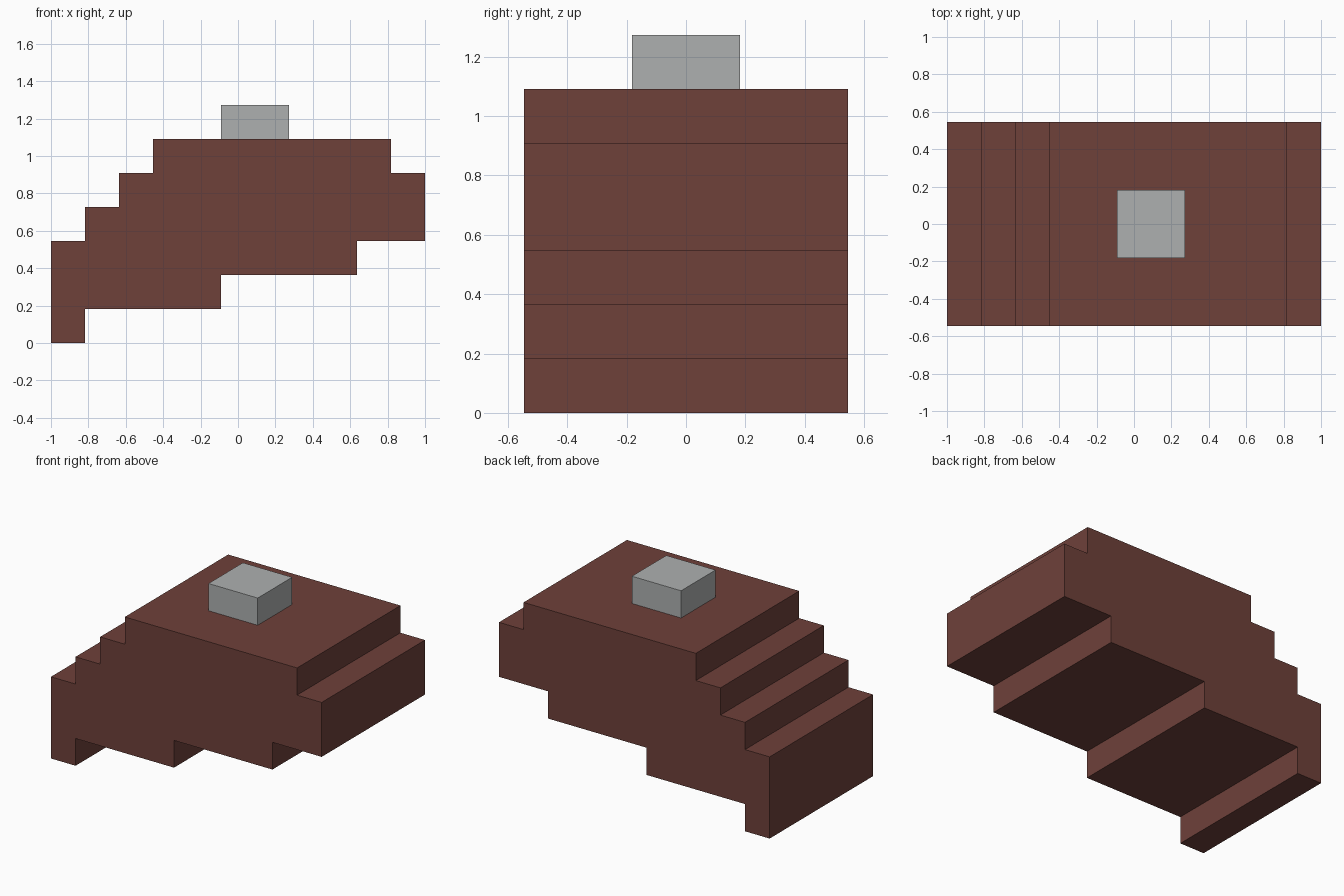
import bpy, bmesh

if "Cube" in bpy.data.objects:
    bpy.data.objects.remove(bpy.data.objects["Cube"])

U = 2 / 11  # one grid step


def material(name, rgb):
    m = bpy.data.materials.new(name)
    m.diffuse_color = (*rgb, 1)
    m.use_nodes = True
    m.node_tree.nodes["Principled BSDF"].inputs["Base Color"].default_value = m.diffuse_color
    return m


def extrude_profile(name, profile, half_width, mat):
    """Extrude an x-z outline, given in grid steps, along y."""
    bm = bmesh.new()
    face = bm.faces.new([bm.verts.new((x * U - 1, -half_width * U, z * U))
                         for x, z in profile])
    new = bmesh.ops.extrude_face_region(bm, geom=[face])["geom"]
    bmesh.ops.translate(bm, vec=(0, 2 * half_width * U, 0),
                        verts=[v for v in new if isinstance(v, bmesh.types.BMVert)])
    bmesh.ops.recalc_face_normals(bm, faces=bm.faces)
    mesh = bpy.data.meshes.new(name)
    bm.to_mesh(mesh)
    bm.free()
    mesh.materials.append(mat)
    obj = bpy.data.objects.new(name, mesh)
    bpy.context.collection.objects.link(obj)
    return obj


brown = material("reddish brown", (0.156, 0.052, 0.042))
grey = material("light grey", (0.42, 0.435, 0.435))

# Stepped body: underside from left to right, then back over the top
body = [(0, 0), (1, 0), (1, 1), (5, 1), (5, 2), (9, 2), (9, 3), (11, 3),
        (11, 5), (10, 5), (10, 6), (3, 6), (3, 5), (2, 5), (2, 4), (1, 4),
        (1, 3), (0, 3)]
extrude_profile("stepped_body", body, 3, brown)

# Square block on top
extrude_profile("top_block", [(5, 6), (7, 6), (7, 7), (5, 7)], 1, grey)
